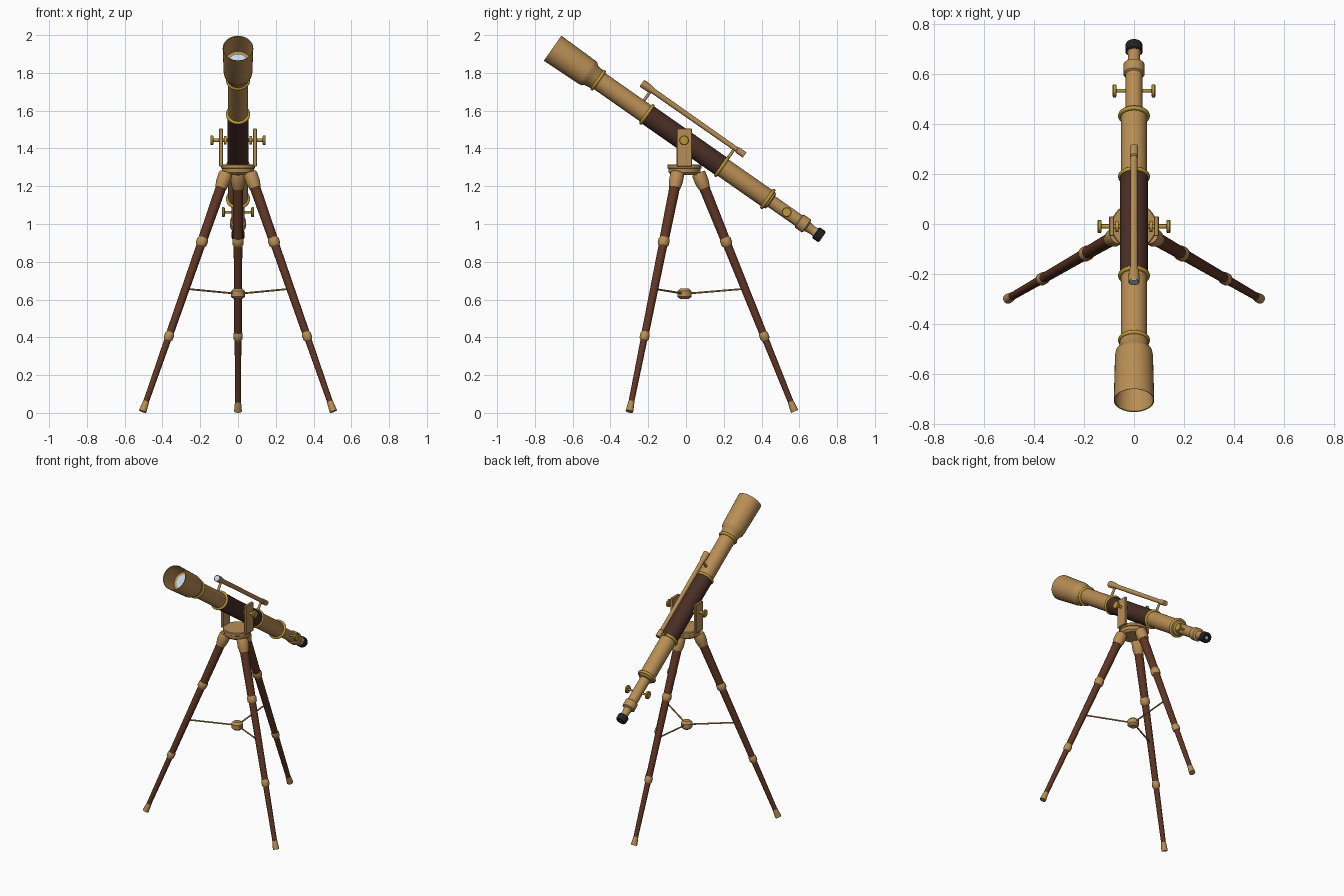
import bpy, bmesh
from math import radians, sin, cos, pi
from mathutils import Vector, Matrix

cube = bpy.data.objects.get("Cube")
if cube:
    bpy.data.objects.remove(cube, do_unlink=True)


def material(name, r, g, b):
    m = bpy.data.materials.new(name)
    m.use_nodes = True
    m.diffuse_color = (r, g, b, 1)
    bsdf = m.node_tree.nodes["Principled BSDF"]
    bsdf.inputs["Base Color"].default_value = (r, g, b, 1)
    bsdf.inputs["Roughness"].default_value = 0.5
    return m


BRASS = material("brass", .48, .27, .09)
GOLD = material("polished gold", .50, .32, .04)
LEATHER = material("dark leather", .065, .027, .018)
WOOD = material("brown wood", .115, .036, .018)
BLACK = material("black rubber", .015, .015, .016)
GLASS = material("pale glass", .58, .70, .80)


def finish(name, bm, mat):
    bmesh.ops.recalc_face_normals(bm, faces=bm.faces)
    me = bpy.data.meshes.new(name)
    bm.to_mesh(me)
    bm.free()
    me.materials.append(mat)
    me.shade_smooth()
    me.set_sharp_from_angle(angle=radians(35))
    ob = bpy.data.objects.new(name, me)
    bpy.context.collection.objects.link(ob)
    return ob


def lathe(name, profile, origin, axis, mat, sides=32):
    """Spin (distance, radius) points around an axis; open ends are capped."""
    bm = bmesh.new()
    rot = Vector(axis).to_track_quat('Z', 'Y').to_matrix().to_4x4()
    place = Matrix.Translation(origin) @ rot
    rings = []
    for d, r in profile:
        rings.append([bm.verts.new(place @ Vector((r * cos(a), r * sin(a), d)))
                      for a in (2 * pi * i / sides for i in range(sides))])
    for a, b in zip(rings, rings[1:]):
        for i in range(sides):
            j = (i + 1) % sides
            bm.faces.new((a[i], a[j], b[j], b[i]))
    bm.faces.new(rings[0])
    bm.faces.new(rings[-1])
    return finish(name, bm, mat)


def rod(name, start, end, r, mat, r2=None, sides=24):
    start, end = Vector(start), Vector(end)
    span = end - start
    return lathe(name, [(0, r), (span.length, r if r2 is None else r2)],
                 start, span, mat, sides)


# Main tube axis, running from the pivot towards the eyepiece
PIVOT = Vector((0, -.01, 1.443))
TILT = radians(35)
U = Vector((0, cos(TILT), -sin(TILT)))
N = Vector((0, sin(TILT), cos(TILT)))


def tube(name, profile, mat, offset=0):
    return lathe(name, profile, PIVOT + N * offset, U, mat)


# Optical tube
tube("lens_hood", [(-.72, .070), (-.848, .077), (-.85, .081), (-.63, .076),
                   (-.612, .073), (-.60, .062), (-.565, .057), (-.555, .052)], BRASS)
tube("objective_lens", [(-.727, .05), (-.719, .05)], GLASS)
tube("front_tube", [(-.56, .052), (-.23, .052)], BRASS)
tube("leather_sleeve", [(-.24, .056), (.244, .056)], LEATHER)
tube("rear_tube", [(.235, .052), (.545, .052), (.56, .048), (.565, .036)], BRASS)
tube("draw_tube", [(.55, .034), (.74, .034), (.745, .042), (.79, .042),
                   (.798, .028), (.82, .024), (.845, .024), (.855, .031)], BRASS)
tube("eyepiece_cap", [(.85, .028), (.855, .035), (.885, .035), (.894, .031),
                      (.894, .015), (.886, .012)], BLACK)
tube("eye_lens", [(.885, .011), (.889, .011)], GLASS)

# Rounded gold bands
for i, s in enumerate((-.555, -.24, .244, .541)):
    band = [(s + .009 * cos(a), .055 + .009 * sin(a))
            for a in (pi - pi * k / 8 for k in range(9))]
    tube(f"gold_band_{i + 1}", band, GOLD)

# Finder scope on two posts
tube("finder_scope", [(-.352, .018), (-.355, .022), (-.31, .021), (-.285, .015),
                      (.255, .013), (.26, .017), (.307, .017)], BRASS, .12)
tube("finder_lens", [(-.357, .018), (-.351, .018)], GLASS, .12)
for name, s in (("front", -.295), ("rear", .244)):
    base = PIVOT + U * s
    rod(f"finder_post_{name}", base + N * .045, base + N * .118, .008, BRASS)

# Focus knobs and yoke, mirrored left and right
FOCUS = PIVOT + U * .663
X = Vector((1, 0, 0))
for side, sx in (("left", 1), ("right", -1)):
    rod(f"focus_shaft_{side}", FOCUS, FOCUS + X * sx * .075, .007, GOLD)
    lathe(f"focus_knob_{side}", [(.070, .022), (.073, .026), (.083, .026), (.086, .022)],
          FOCUS, X * sx, GOLD)
    bm = bmesh.new()
    bmesh.ops.create_cube(bm, size=1)
    bmesh.ops.scale(bm, vec=(.02, .08, .20), verts=bm.verts)
    bmesh.ops.bevel(bm, geom=bm.edges[:], offset=.003, segments=1, affect='EDGES')
    bmesh.ops.translate(bm, vec=(sx * .09, -.009, 1.405), verts=bm.verts)
    finish(f"yoke_arm_{side}", bm, BRASS)
    rod(f"pivot_shaft_{side}", PIVOT + X * sx * .045, PIVOT + X * sx * .135, .009, GOLD)
    lathe(f"pivot_washer_{side}", [(.062, .022), (.074, .022)], PIVOT, X * sx, GOLD)
    lathe(f"pivot_knob_{side}", [(.130, .022), (.133, .026), (.143, .026), (.146, .022)],
          PIVOT, X * sx, GOLD)

# Platform under the yoke
CENTRE = Vector((0, -.008, 0))
Z = Vector((0, 0, 1))
lathe("platform", [(1.26, .070), (1.272, .084), (1.293, .086), (1.296, .091),
                   (1.312, .091), (1.316, .087)], CENTRE, Z, BRASS, 40)

# Spreader hub
lathe("spreader_hub", [(.602, .022), (.615, .037), (.645, .037), (.658, .022)],
      CENTRE, Z, BRASS, 16)

# Three telescopic legs with spreader rods
TOP_R, TOP_Z, FOOT_R, FOOT_Z = .087, 1.236, .583, .0075
for name, deg in (("front_left", -30), ("front_right", 210), ("rear", 90)):
    out = Vector((cos(radians(deg)), sin(radians(deg)), 0))

    def at(z):
        r = TOP_R + (TOP_Z - z) * (FOOT_R - TOP_R) / (TOP_Z - FOOT_Z)
        return CENTRE + out * r + Z * z

    def piece(part, z_top, z_low, shape, mat):
        a, b = at(z_top), at(z_low)
        span = b - a
        lathe(f"{part}_{name}", [(t * span.length, r) for t, r in shape], a, span, mat, 24)

    piece("leg_socket", 1.27, 1.19, [(0, .034), (.1, .037), (.6, .037), (1, .030)], BRASS)
    piece("upper_leg", 1.20, .90, [(0, .028), (1, .025)], WOOD)
    piece("upper_collar", .926, .884, [(0, .026), (.2, .030), (.75, .030), (1, .023)], BRASS)
    piece("middle_leg", .90, .40, [(0, .023), (1, .020)], WOOD)
    piece("lower_collar", .426, .384, [(0, .021), (.2, .025), (.75, .025), (1, .018)], BRASS)
    piece("lower_leg", .40, .04, [(0, .018), (1, .015)], WOOD)
    piece("foot", .06, FOOT_Z, [(0, .016), (.85, .020), (1, .020)], BRASS)
    rod(f"spreader_rod_{name}", CENTRE + out * .03 + Z * .633, at(.657), .005, BRASS, sides=10)
